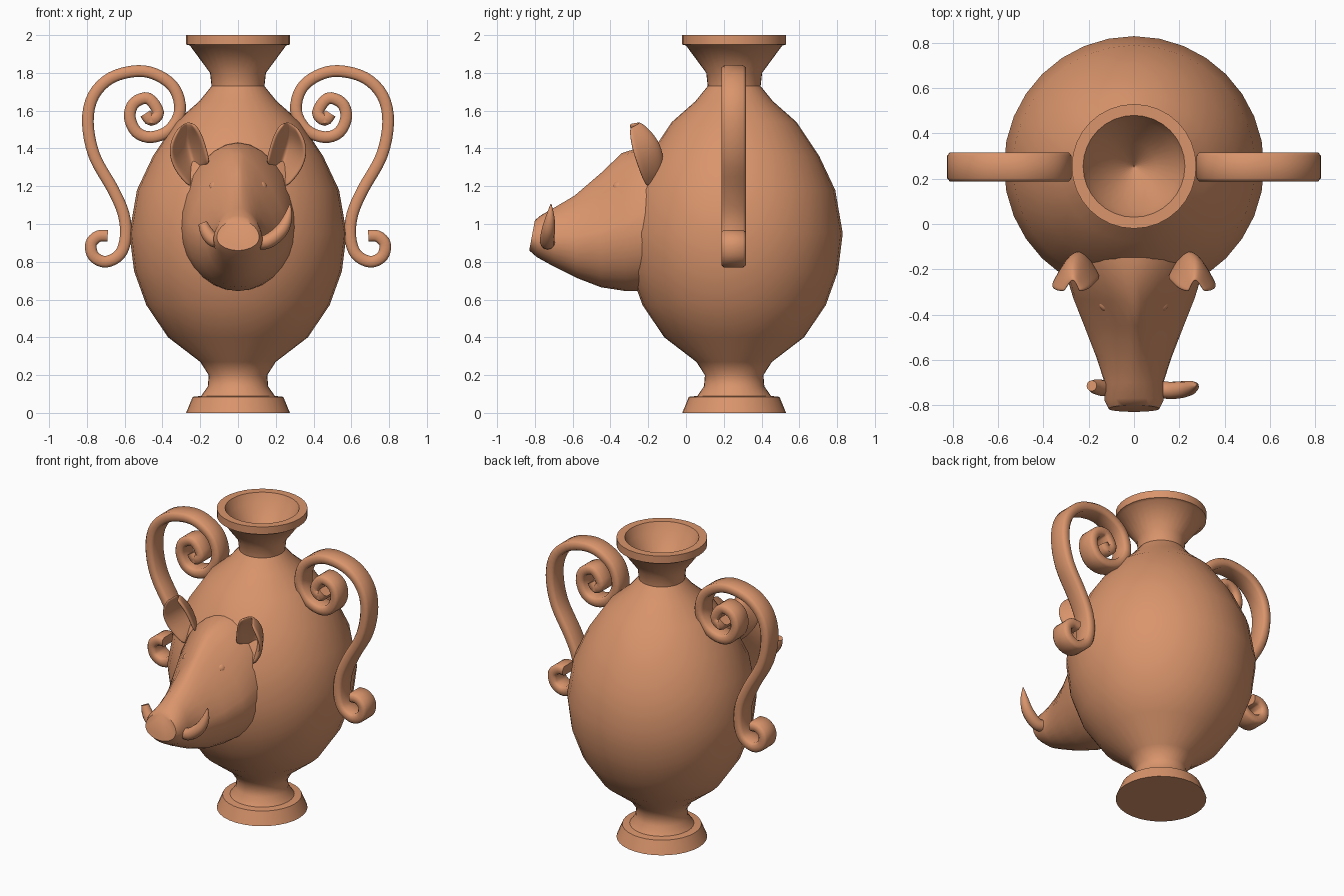
import bpy, math
from math import sin, cos, pi
from mathutils import Vector

if "Cube" in bpy.data.objects:
    bpy.data.objects.remove(bpy.data.objects["Cube"])

clay = bpy.data.materials.new("clay")
clay.diffuse_color = (0.70, 0.30, 0.15, 1)
clay.use_nodes = True
clay.node_tree.nodes["Principled BSDF"].inputs["Base Color"].default_value = clay.diffuse_color
AXIS_Y = 0.255


def add_mesh(name, verts, faces, angle=35):
    me = bpy.data.meshes.new(name)
    me.from_pydata(verts, [], faces)
    me.materials.append(clay)
    ob = bpy.data.objects.new(name, me)
    bpy.context.collection.objects.link(ob)
    bpy.ops.object.select_all(action='DESELECT')
    ob.select_set(True)
    bpy.context.view_layer.objects.active = ob
    bpy.ops.object.mode_set(mode='EDIT')
    bpy.ops.mesh.select_all(action='SELECT')
    bpy.ops.mesh.normals_make_consistent(inside=False)
    bpy.ops.object.mode_set(mode='OBJECT')
    bpy.ops.object.shade_smooth_by_angle(angle=math.radians(angle))
    return ob


def loft(name, rings, angle=35):
    n = len(rings[0])
    verts = [v for r in rings for v in r]
    faces = [(i * n + j, i * n + (j + 1) % n, (i + 1) * n + (j + 1) % n, (i + 1) * n + j)
             for i in range(len(rings) - 1) for j in range(n)]
    faces += [tuple(range(n)), tuple(range(len(verts) - n, len(verts)))]
    return add_mesh(name, verts, faces, angle)


def spline(pts, steps):
    """Catmull-Rom through tuples of any length."""
    out = []
    p = [pts[0]] + list(pts) + [pts[-1]]
    for i in range(1, len(p) - 2):
        for k in range(steps):
            t = k / steps
            out.append(tuple(0.5 * (2 * b + (c - a) * t + (2 * a - 5 * b + 4 * c - d) * t * t
                                    + (3 * b - a - 3 * c + d) * t ** 3)
                             for a, b, c, d in zip(*p[i - 1:i + 3])))
    return out + [tuple(pts[-1])]


def mirror(ob):
    ob.modifiers.new("mirror", 'MIRROR')


# Vase body: foot, belly, neck, lip and funnel-shaped mouth
profile = [(.275, 0), (.24, .085), (.195, .09), (.16, .14), (.155, .2), (.20, .27),
           (.37, .40), (.485, .57), (.55, .75), (.575, .95), (.535, 1.18), (.45, 1.36),
           (.33, 1.54), (.205, 1.65), (.14, 1.73), (.148, 1.80), (.255, 1.945),
           (.275, 1.95), (.275, 2.0), (.225, 2.0), (.20, 1.94), (.10, 1.80), (.003, 1.70)]
SEG = 32
loft("vase_body", [[(r * cos(2 * pi * k / SEG), AXIS_Y + r * sin(2 * pi * k / SEG), z)
                    for k in range(SEG)] for r, z in profile], 40)

# Scroll handles: rounded strap swept along a double spiral
path = [(.49, 1.585), (.46, 1.55), (.422, 1.59), (.475, 1.665), (.55, 1.64), (.573, 1.565),
        (.535, 1.485), (.456, 1.46), (.36, 1.50), (.307, 1.60), (.335, 1.715), (.42, 1.785),
        (.53, 1.81), (.67, 1.775), (.765, 1.68), (.795, 1.54), (.76, 1.36), (.66, 1.18),
        (.605, 1.05), (.595, .93), (.625, .84), (.70, .80), (.765, .83), (.778, .895),
        (.74, .935), (.69, .937)]
section = [(.018, -.065), (.031, -.05), (.031, .05), (.018, .065),
           (-.018, .065), (-.031, .05), (-.031, -.05), (-.018, -.065)]
pts = spline(path, 4)
rings = []
for i, (x, z) in enumerate(pts):
    a, b = pts[max(i - 1, 0)], pts[min(i + 1, len(pts) - 1)]
    t = Vector((b[0] - a[0], b[1] - a[1])).normalized()
    rings.append([(x - t.y * u, AXIS_Y - .003 + v, z + t.x * u) for u, v in section])
mirror(loft("scroll_handle", rings, 50))

# Boar head: y_top, z_top, y_bottom, z_bottom, half width, roundness of the upper half
head = [(-.80, 1.02, -.83, .86, .112, 2), (-.77, 1.045, -.79, .825, .13, 2),
        (-.70, 1.085, -.70, .775, .13, 1.9), (-.59, 1.15, -.58, .715, .168, 1.6),
        (-.45, 1.27, -.45, .665, .22, 1.35), (-.34, 1.375, -.32, .645, .268, 1.4),
        (-.17, 1.43, -.22, .645, .308, 1.9), (-.04, 1.435, -.05, .68, .30, 2)]
rings = []
for yt, zt, yb, zb, rx, p in head:
    mid = .43
    ring = []
    for k in range(28):
        a = 2 * pi * k / 28
        e = 2 / p if sin(a) > 0 else 1
        u = math.copysign(abs(cos(a)) ** e, cos(a))
        w = math.copysign(abs(sin(a)) ** e, sin(a))
        h = mid + w * ((1 - mid) if w > 0 else mid)
        ring.append((rx * u, yb + (yt - yb) * h, zb + (zt - zb) * h))
    rings.append(ring)
loft("boar_head", rings, 45)

# Eyes
bpy.ops.mesh.primitive_uv_sphere_add(segments=16, ring_count=10, radius=1)
eye = bpy.context.object
eye.name = "eye"
for v in eye.data.vertices:
    v.co = Vector((.12 + v.co.x * .034, -.355 + v.co.y * .034, 1.195 + v.co.z * .034))
eye.data.materials.append(clay)
bpy.ops.object.shade_smooth()
mirror(eye)

# Ears: cupped leaf, rows from base to tip as inner edge, back, outer edge
rows = [((.15, -.24, 1.32), (.22, -.13, 1.27), (.25, -.21, 1.19)),
        ((.17, -.26, 1.40), (.25, -.12, 1.37), (.345, -.25, 1.29)),
        ((.20, -.29, 1.49), (.28, -.16, 1.46), (.37, -.29, 1.41)),
        ((.24, -.30, 1.53), (.27, -.25, 1.54), (.31, -.30, 1.51))]
ev = [p for r in rows for p in spline(r, 4)]
n = len(ev) // len(rows)
ear = add_mesh("ear", ev, [(i * n + j, i * n + j + 1, (i + 1) * n + j + 1, (i + 1) * n + j)
                           for i in range(3) for j in range(n - 1)], 180)
solid = ear.modifiers.new("thickness", 'SOLIDIFY')
solid.thickness, solid.offset = .022, 0
ear.modifiers.new("smooth", 'SUBSURF').levels = 2
ear.modifiers["smooth"].render_levels = 2
mirror(ear)


# Tusks: one full, one broken short (x, y, z, radius)
def tusk(name, pts):
    pts = spline(pts, 5)
    rings = []
    for i, (x, y, z, r) in enumerate(pts):
        t = (Vector(pts[min(i + 1, len(pts) - 1)][:3]) - Vector(pts[max(i - 1, 0)][:3])).normalized()
        side = t.cross(Vector((0, 1, 0))).normalized()
        up = side.cross(t)
        rings.append([Vector((x, y, z)) + r * (side * cos(2 * pi * k / 12) + up * sin(2 * pi * k / 12))
                      for k in range(12)])
    loft(name, rings, 50)


tusk("tusk_full", [(.08, -.72, .91, .035), (.15, -.735, .905, .038),
                   (.225, -.73, .96, .036), (.262, -.72, 1.03, .025), (.276, -.715, 1.105, .003)])
tusk("tusk_broken", [(-.08, -.72, .91, .035), (-.13, -.725, .915, .036),
                     (-.165, -.72, .955, .034), (-.187, -.715, 1.005, .024)])
